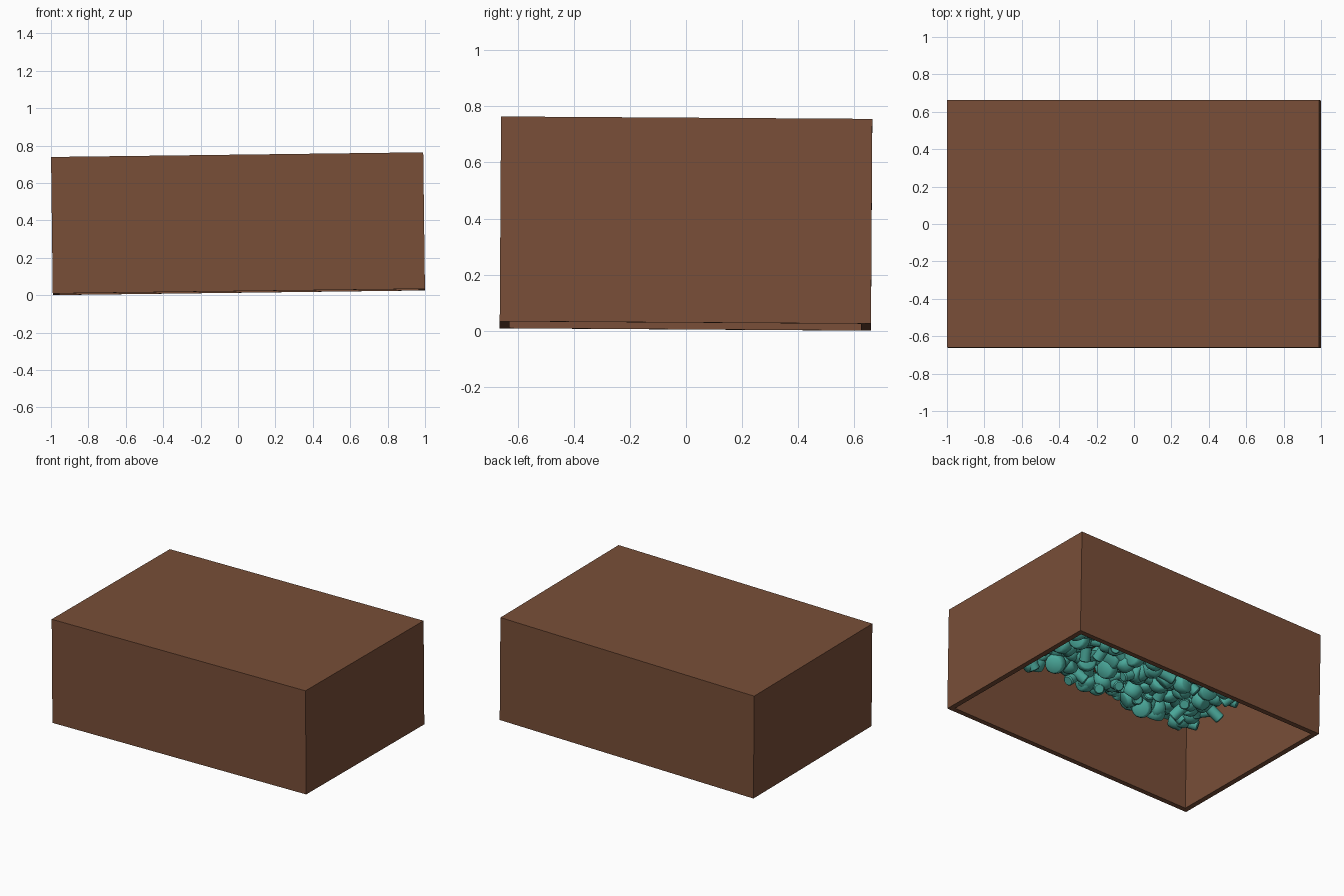
import bpy, bmesh, math, random
from mathutils import Matrix, Vector, Euler

if "Cube" in bpy.data.objects:
    bpy.data.objects.remove(bpy.data.objects["Cube"])

random.seed(7)
L, W, H, T = 1.99, 1.323, 0.73, 0.05
# slight lean of the whole upturned tray
LEAN = Matrix.Translation((0, 0, 0.382)) @ Euler((-0.0065, -0.0125, 0)).to_matrix().to_4x4()


def material(name, rgb):
    m = bpy.data.materials.new(name)
    m.diffuse_color = (*rgb, 1)
    m.use_nodes = True
    m.node_tree.nodes["Principled BSDF"].inputs["Base Color"].default_value = m.diffuse_color
    return m


def add_object(name, bm, mat):
    me = bpy.data.meshes.new(name)
    bm.to_mesh(me)
    bm.free()
    me.materials.append(mat)
    ob = bpy.data.objects.new(name, me)
    bpy.context.collection.objects.link(ob)
    ob.matrix_world = LEAN
    return ob


brown = material("brown", (0.19, 0.077, 0.039))
teal = material("teal", (0.07, 0.40, 0.33))

# upturned tray: block whose bottom face is inset and pushed up
bm = bmesh.new()
bmesh.ops.create_cube(bm, size=1, matrix=Matrix.Diagonal((L, W, H, 1)))
bottom = min(bm.faces, key=lambda f: f.calc_center_median().z)
bmesh.ops.inset_region(bm, faces=[bottom], thickness=T)
hole = bmesh.ops.extrude_discrete_faces(bm, faces=[bottom])["faces"][0]
bmesh.ops.translate(bm, verts=hole.verts, vec=(0, 0, H - T))
bmesh.ops.recalc_face_normals(bm, faces=bm.faces)
add_object("tray", bm, brown)

# peg profile (radius, height): thin stem with a wide rounded head
PROFILE = [(0, -.1), (.028, -.1), (.035, -.093), (.035, .0), (.055, .01),
           (.065, .03), (.065, .06), (.058, .085), (.048, .092), (0, .092)]
SIDES = 14


def add_peg(bm, mat):
    rings = []
    for r, z in PROFILE:
        n = SIDES if r else 1
        rings.append([bm.verts.new(mat @ Vector((r * math.cos(2 * math.pi * i / SIDES),
                                                 r * math.sin(2 * math.pi * i / SIDES), z)))
                      for i in range(n)])
    for a, b in zip(rings, rings[1:]):
        for i in range(SIDES):
            j = (i + 1) % SIDES
            if len(a) == 1:
                bm.faces.new((a[0], b[j], b[i]))
            elif len(b) == 1:
                bm.faces.new((a[i], a[j], b[0]))
            else:
                bm.faces.new((a[i], a[j], b[j], b[i]))


# loose layer of pegs packed against the closed side of the tray
bm = bmesh.new()
NX, NY = 19, 13
half_x, half_y, roof = L / 2 - T, W / 2 - T, H / 2 - T
for i in range(NX):
    for j in range(NY):
        tilt = math.pi / 2 + random.uniform(-0.8, 0.8)
        rot = Euler((tilt, 0, random.uniform(0, 2 * math.pi))).to_matrix()
        axis = rot @ Vector((0, 0, 1))
        ext = [.09 * abs(a) + .067 * math.sqrt(max(0, 1 - a * a)) for a in axis]
        x = ((i + .5) / NX * 2 - 1) * half_x + random.uniform(-.04, .04)
        y = ((j + .5) / NY * 2 - 1) * half_y + random.uniform(-.04, .04)
        x = max(-half_x + ext[0], min(half_x - ext[0], x))
        y = max(-half_y + ext[1], min(half_y - ext[1], y))
        z = roof - ext[2] - random.choice((0, .02, .05))
        add_peg(bm, Matrix.Translation((x, y, z)) @ rot.to_4x4())
bmesh.ops.recalc_face_normals(bm, faces=bm.faces)
pegs = add_object("pegs", bm, teal)
bpy.context.view_layer.objects.active = pegs
pegs.select_set(True)
bpy.ops.object.shade_smooth_by_angle(angle=math.radians(40))
